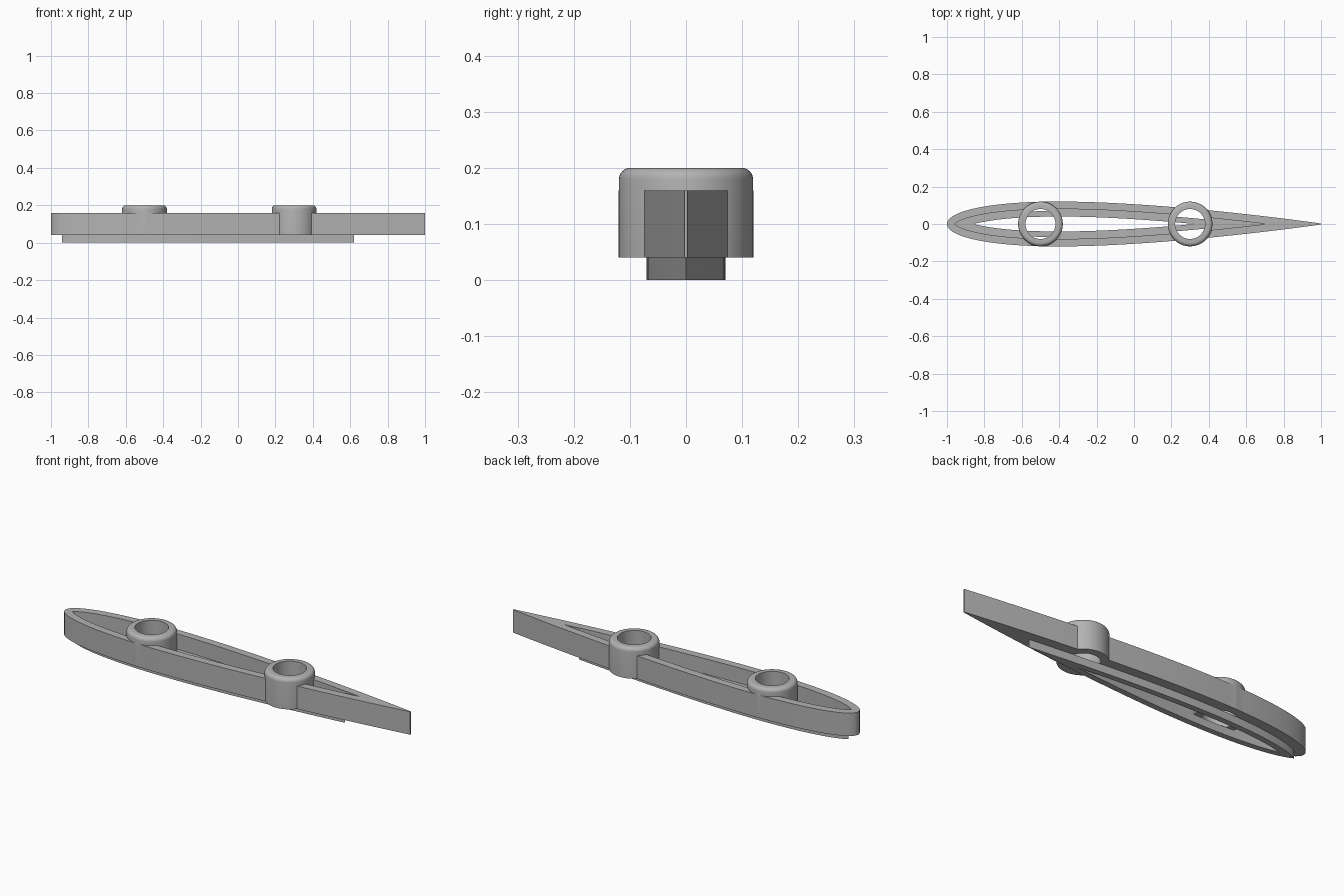
import bpy, bmesh, math

if "Cube" in bpy.data.objects:
    bpy.data.objects.remove(bpy.data.objects["Cube"])

CHORD, THICK = 2.0, 0.12
N = 48                      # steps along each side of the foil

grey = bpy.data.materials.new("plain grey")
grey.diffuse_color = (0.45, 0.45, 0.45, 1)
grey.use_nodes = True
grey.node_tree.nodes["Principled BSDF"].inputs["Base Color"].default_value = grey.diffuse_color


def half_thickness(t):
    return 5 * THICK * CHORD * (0.2969 * math.sqrt(t) - 0.126 * t - 0.3516 * t**2
                                + 0.2843 * t**3 - 0.1015 * t**4)


def inset_side(d):
    """Upper side of the foil moved inward by d, from nose to tail."""
    m = 600
    raw = []
    for i in range(m + 1):
        t = (1 - math.cos(math.pi * i / m)) / 2
        raw.append((t * CHORD - 1, half_thickness(t)))
    pts = []
    for i, (x, y) in enumerate(raw):
        a, b = raw[max(i - 1, 0)], raw[min(i + 1, m)]
        dx, dy = b[0] - a[0], b[1] - a[1]
        if i == 0:
            dx, dy = 0, 1
        s = math.hypot(dx, dy)
        pts.append((x + d * dy / s, y - d * dx / s))
    if d > 0:
        # keep only the part above the centre line, ending in points on it
        mid = max(range(m + 1), key=lambda k: pts[k][1])
        lo, hi = mid, mid
        while lo > 0 and pts[lo - 1][1] > 0:
            lo -= 1
        while hi < m and pts[hi + 1][1] > 0:
            hi += 1

        def cross(p, q):
            f = p[1] / (p[1] - q[1])
            return (p[0] + f * (q[0] - p[0]), 0.0)
        first = cross(pts[lo], pts[lo - 1]) if lo > 0 else (pts[0][0], 0.0)
        pts = [first] + pts[lo:hi + 1] + [cross(pts[hi], pts[hi + 1])]
    # resample to N + 1 points
    x0, x1 = pts[0][0], pts[-1][0]
    out, k = [], 0
    for i in range(N + 1):
        x = x0 + (x1 - x0) * (1 - math.cos(math.pi * i / N)) / 2
        while k < len(pts) - 2 and pts[k + 1][0] < x:
            k += 1
        (ax, ay), (bx, by) = pts[k], pts[k + 1]
        f = min(max((x - ax) / max(bx - ax, 1e-9), 0), 1)
        out.append((x, ay + f * (by - ay)))
    return out


def finish(name, bm):
    bmesh.ops.remove_doubles(bm, verts=bm.verts, dist=1e-5)
    bmesh.ops.recalc_face_normals(bm, faces=bm.faces)
    me = bpy.data.meshes.new(name)
    bm.to_mesh(me)
    bm.free()
    me.materials.append(grey)
    ob = bpy.data.objects.new(name, me)
    bpy.context.collection.objects.link(ob)
    return ob


def skin(bm, rings, close):
    n = len(rings[0])
    for a, b in zip(rings, rings[1:] + (rings[:1] if close else [])):
        for i in range(n):
            j = (i + 1) % n
            bm.faces.new((a[i], a[j], b[j], b[i]))


def foil_ring(name, section):
    """Closed section of (inset, height) swept round the foil outline."""
    bm = bmesh.new()
    rings = []
    for d, z in section:
        up = inset_side(d)
        loop = up + [(x, -y) for x, y in reversed(up[1:])]
        rings.append([bm.verts.new((x, y, z)) for x, y in loop])
    skin(bm, rings, True)
    return finish(name, bm)


def lathe(name, x, profile, sides=64):
    bm = bmesh.new()
    rings = [[bm.verts.new((x + r * math.cos(2 * math.pi * i / sides),
                            r * math.sin(2 * math.pi * i / sides), z))
              for i in range(sides)] for r, z in profile]
    skin(bm, rings, False)
    bm.faces.new(rings[0])
    bm.faces.new(rings[-1])
    return finish(name, bm)


def boolean(ob, other, op):
    mod = ob.modifiers.new(op, 'BOOLEAN')
    mod.operation, mod.solver, mod.object = op, 'EXACT', other
    bpy.context.view_layer.objects.active = ob
    bpy.ops.object.modifier_apply(modifier=mod.name)
    bpy.data.objects.remove(other)


# outer wall with an inner shelf
body = foil_ring("body", [(0, 0.04), (0, 0.16), (0.04, 0.16),
                          (0.04, 0.08), (0.08, 0.08), (0.08, 0.04)])

# two round sockets with a rounded rim, bored through
R, HOLE, FILLET = 0.1195, 0.08, 0.02
rim = [(R - FILLET + FILLET * math.cos(a), 0.2 - FILLET + FILLET * math.sin(a))
       for a in [math.pi / 2 * i / 6 for i in range(7)]]
for x in (-0.5, 0.3):
    boolean(body, lathe("socket", x, [(R, 0.04)] + rim), 'UNION')
for x in (-0.5, 0.3):
    boolean(body, lathe("bore", x, [(HOLE, 0.03), (HOLE, 0.25)]), 'DIFFERENCE')

# plug lip underneath
lip = foil_ring("lip", [(0.05, 0), (0.05, 0.04), (0.08, 0.04), (0.08, 0)])

for ob in (body, lip):
    bpy.ops.object.select_all(action='DESELECT')
    ob.select_set(True)
    bpy.context.view_layer.objects.active = ob
    bpy.ops.object.shade_smooth_by_angle(angle=math.radians(30))
